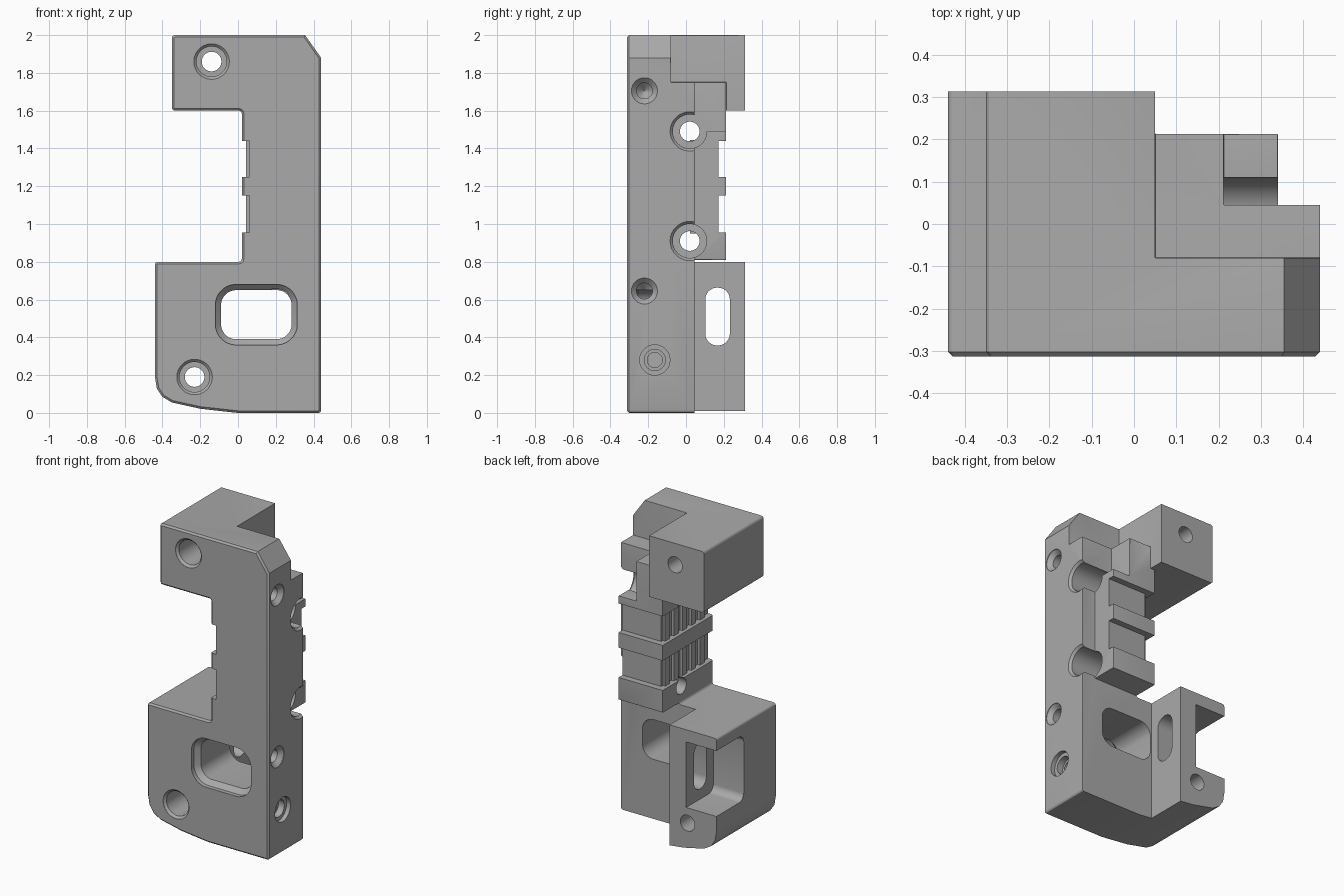
import bpy, bmesh, math
from mathutils import Vector

if "Cube" in bpy.data.objects:
    bpy.data.objects.remove(bpy.data.objects["Cube"], do_unlink=True)

grey = bpy.data.materials.new("plain grey")
grey.use_nodes = True
grey.diffuse_color = (0.4, 0.4, 0.4, 1)
grey.node_tree.nodes["Principled BSDF"].inputs["Base Color"].default_value = (0.4, 0.4, 0.4, 1)


def make(name, bm):
    bmesh.ops.recalc_face_normals(bm, faces=bm.faces)
    mesh = bpy.data.meshes.new(name)
    bm.to_mesh(mesh)
    bm.free()
    mesh.materials.append(grey)
    obj = bpy.data.objects.new(name, mesh)
    bpy.context.collection.objects.link(obj)
    return obj


def loft(name, rings):
    """Closed solid through matching rings of points."""
    bm = bmesh.new()
    loops = [[bm.verts.new(p) for p in ring] for ring in rings]
    n = len(loops[0])
    for a, b in zip(loops, loops[1:]):
        for i in range(n):
            bm.faces.new((a[i], a[(i + 1) % n], b[(i + 1) % n], b[i]))
    bm.faces.new(loops[0])
    bm.faces.new(loops[-1])
    return make(name, bm)


def box(name, x, y, z):
    ring = [(x[0], y[0]), (x[1], y[0]), (x[1], y[1]), (x[0], y[1])]
    return loft(name, [[(px, py, h) for px, py in ring] for h in z])


def bore(axis, centre, sections, half=(0, 0), n=40):
    """Round or rounded-rectangle cutter; sections are (radius, position along axis)."""
    rings = []
    for r, t in sections:
        ring = []
        for i in range(n):
            a = 2 * math.pi * (i + 0.5) / n
            u = centre[0] + math.copysign(half[0], math.cos(a)) + r * math.cos(a)
            v = centre[1] + math.copysign(half[1], math.sin(a)) + r * math.sin(a)
            ring.append((u, t, v) if axis == "y" else (t, u, v))
        rings.append(ring)
    return loft("bore_cutter", rings)


def cut(obj, cutter):
    mod = obj.modifiers.new("cut", "BOOLEAN")
    mod.operation, mod.solver, mod.object = "DIFFERENCE", "EXACT", cutter
    bpy.context.view_layer.objects.active = obj
    bpy.ops.object.modifier_apply(modifier=mod.name)
    bpy.data.objects.remove(cutter, do_unlink=True)


def bevel(obj, rule, width, segments):
    """Bevel the edges picked by rule(edge, midpoint, direction)."""
    bm = bmesh.new()
    bm.from_mesh(obj.data)
    bmesh.ops.remove_doubles(bm, verts=bm.verts, dist=0.0005)
    bmesh.ops.dissolve_limit(bm, angle_limit=0.01, verts=bm.verts, edges=bm.edges)
    edges = []
    for e in bm.edges:
        a, b = e.verts[0].co, e.verts[1].co
        if len(e.link_faces) == 2 and rule(e, (a + b) / 2, (b - a).normalized()):
            edges.append(e)
    bmesh.ops.bevel(bm, geom=edges, offset=width, segments=segments, profile=0.5,
                    affect="EDGES", clamp_overlap=True)
    bm.to_mesh(obj.data)
    bm.free()


# Bracket body: front outline pushed through the full depth
outline = [(-.44, .19), (-.43, .13), (-.4, .085), (-.35, .055), (-.2, .022), (-.05, .005),
           (0, 0), (.44, 0), (.44, 1.88), (.355, 2), (-.35, 2), (-.35, 1.6),
           (.02, 1.6), (.02, .8), (-.44, .8)]
body = loft("bracket_body", [[(x, y, z) for x, z in outline] for y in (-.313, .313)])
bevel(body, lambda e, m, d: abs(d.y) > .9 and e.calc_face_angle(0) > 1.2, .015, 3)
bevel(body, lambda e, m, d: abs(d.y) < .1 and m.y < -.3, .011, 1)

# Stepped back: top shelf, rail, lower plate
steps = [((.05, 1), (-.08, 1), (1.75, 3)),
         ((.05, 1), (.213, 1), (.7, 1.9)),
         ((-.1, 1), (.213, 1), (.7, 1.6)),
         ((-.1, 1), (.045, 1), (-1, .81)),
         ((.34, 1), (.045, 1), (.7, 1.9)),
         ((.212, 1), (.045, 1), (1.49, 1.9))]
for x, y, z in steps:
    cut(body, box("step_cutter", x, y, z))


# Soft edges on the stepped side
def is_step_edge(e, m, d):
    return (m.x > .045 and -.1 < m.y < .25 and m.z > .05
            and max(abs(c) for c in d) > .99 and e.calc_face_angle(0) > 1.2)


bevel(body, is_step_edge, .024, 4)

# Strap recesses round the back and inner side of the rail
for low, high in ((.955, 1.15), (1.25, 1.44)):
    cut(body, box("strap_cutter", (-.2, 1), (.172, 1), (low, high)))
    cut(body, box("strap_cutter", (-.2, .06), (-1, 1), (low, high)))

# Open pocket in the lower block, with a slot through its wall
cut(body, bore("x", (.33, .505), [(.05, -1), (.05, -.22)], (.25, .165)))
cut(body, bore("x", (.167, .51), [(.063, -.3), (.063, 0)], (.002, .09)))

# Window through the lower plate
cut(body, bore("y", (.097, .52), [(.11, -.4), (.11, -.285), (.08, -.255), (.08, .2)], (.107, .05)))

# Counterbored mounting holes from the front
for centre in ((-.14, 1.86), (-.23, .19)):
    cut(body, bore("y", centre, [(.094, -.4), (.094, -.312), (.08, -.298), (.08, .05),
                                 (.052, .05001), (.052, .5)]))

# Cross holes with wide clearance on the outer side
for z in (1.49, .91):
    cut(body, bore("x", (.02, z), [(.052, -.1), (.052, .21), (.09, .21001),
                                   (.09, .425), (.105, .441), (.105, .6)]))

# Side screw holes
for centre in ((-.22, 1.705), (-.22, .645)):
    cut(body, bore("x", centre, [(.001, .14), (.042, .18), (.042, .41), (.069, .437), (.069, .6)]))
cut(body, bore("x", (-.165, .28), [(.04, 0), (.04, .37), (.056, .37001), (.056, .412),
                                   (.08, .4121), (.08, .6)]))

# Grip ribs inside the strap recesses
ribs = []
for low, high in ((.95, 1.155), (1.245, 1.445)):
    for i in range(5):
        y = -.25 + i * .09
        ribs.append(box("grip_rib", (.042, .075), (y, y + .045), (low, high)))

for obj in [body] + ribs:
    bpy.ops.object.select_all(action="DESELECT")
    obj.select_set(True)
    bpy.context.view_layer.objects.active = obj
    bpy.ops.object.shade_smooth_by_angle(angle=math.radians(30))
